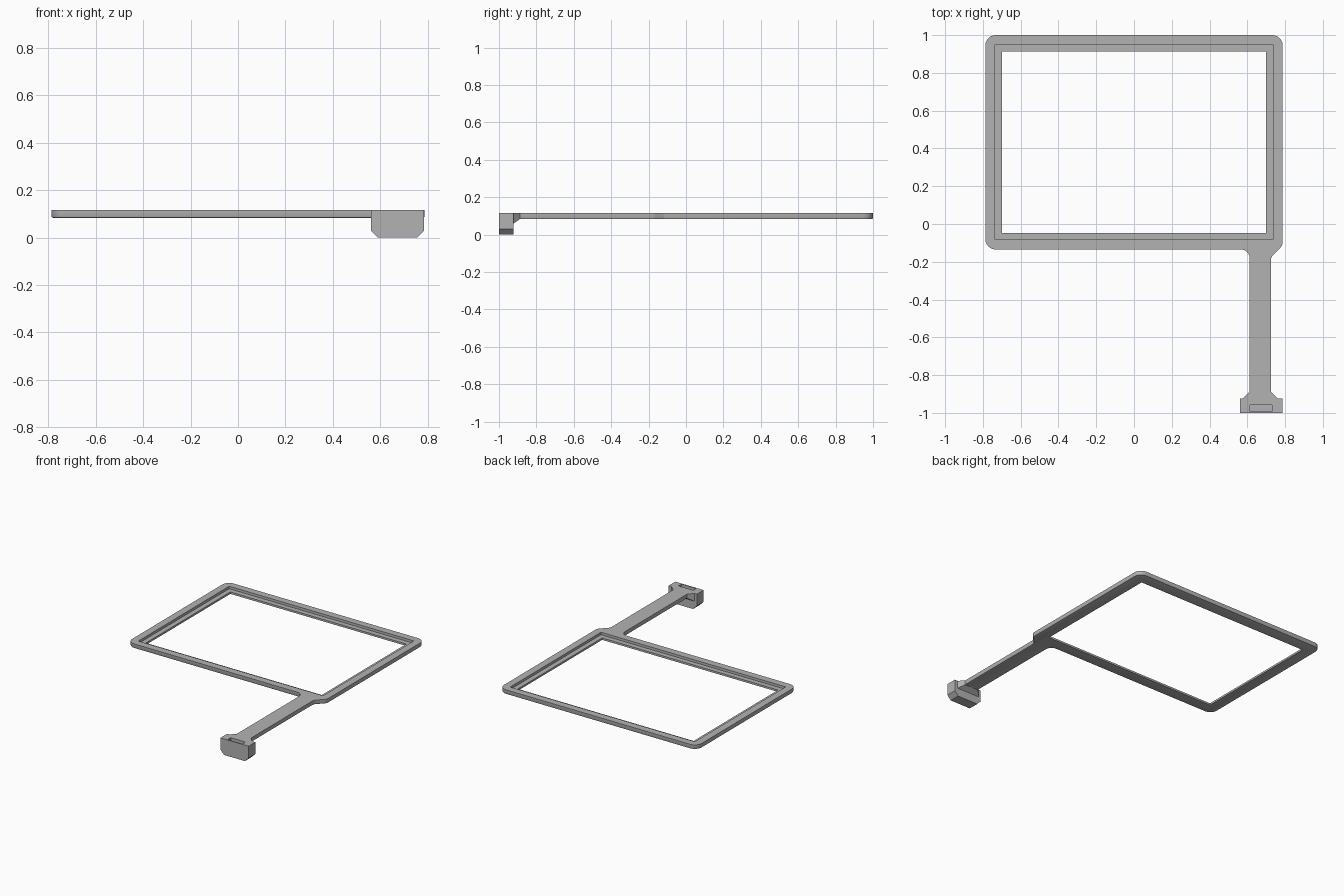
import bpy, bmesh, math
from mathutils import Vector

cube = bpy.data.objects.get("Cube")
if cube:
    bpy.data.objects.remove(cube, do_unlink=True)

TOP, UNDER = 0.115, 0.083

grey = bpy.data.materials.new("plain grey")
grey.use_nodes = True
grey.diffuse_color = (0.45, 0.45, 0.45, 1)
grey.node_tree.nodes["Principled BSDF"].inputs["Base Color"].default_value = (0.45, 0.45, 0.45, 1)


def add(name, bm):
    bmesh.ops.recalc_face_normals(bm, faces=bm.faces)
    mesh = bpy.data.meshes.new(name)
    bm.to_mesh(mesh)
    bm.free()
    mesh.materials.append(grey)
    obj = bpy.data.objects.new(name, mesh)
    bpy.context.collection.objects.link(obj)
    return obj


def rounded(corners, steps=6):
    """Outline from (x, y, radius) corners, each rounded by an arc."""
    points = []
    for i, (x, y, r) in enumerate(corners):
        p = Vector((x, y))
        if r == 0:
            points.append(p)
            continue
        a = (Vector(corners[i - 1][:2]) - p).normalized()
        b = (Vector(corners[(i + 1) % len(corners)][:2]) - p).normalized()
        half = a.angle(b) / 2
        centre = p + (a + b).normalized() * r / math.sin(half)
        start = p + a * r / math.tan(half) - centre
        end = p + b * r / math.tan(half) - centre
        sweep = math.pi - 2 * half
        for k in range(steps + 1):
            t = k / steps
            points.append(centre + (start * math.sin((1 - t) * sweep)
                                    + end * math.sin(t * sweep)) / math.sin(sweep))
    return points


def prism(points, offset):
    """Face through 3D points, extruded by an offset."""
    bm = bmesh.new()
    face = bm.faces.new([bm.verts.new(p) for p in points])
    out = bmesh.ops.extrude_face_region(bm, geom=[face], use_keep_orig=True)
    moved = [g for g in out["geom"] if isinstance(g, bmesh.types.BMVert)]
    bmesh.ops.translate(bm, verts=moved, vec=offset)
    return bm


def box(name, x0, x1, y0, y1, z0, z1):
    return add(name, prism([(x0, y0, z0), (x1, y0, z0), (x1, y1, z0), (x0, y1, z0)],
                           (0, 0, z1 - z0)))


def combine(target, tool, operation):
    mod = target.modifiers.new(operation.lower(), 'BOOLEAN')
    mod.operation, mod.solver, mod.object = operation, 'EXACT', tool
    bpy.context.view_layer.objects.active = target
    bpy.ops.object.modifier_apply(modifier=mod.name)
    bpy.data.objects.remove(tool, do_unlink=True)


# Flat frame and arm in one outline, with a softened lower edge
outline = rounded([(-0.787, -0.135, 0.055), (0.612, -0.135, 0.045), (0.612, -0.94, 0),
                   (0.725, -0.94, 0), (0.725, -0.175, 0.04), (0.787, -0.113, 0.04),
                   (0.787, 1, 0.055), (-0.787, 1, 0.055)])
bm = prism([(p.x, p.y, UNDER) for p in outline], (0, 0, TOP - UNDER))
lower = [e for e in bm.edges if all(v.co.z < UNDER + 0.001 for v in e.verts)]
bmesh.ops.bevel(bm, geom=lower, offset=0.007, segments=2, profile=0.5, affect='EDGES')
frame = add("frame_and_arm", bm)

# Opening and the stepped recess around it
combine(frame, box("opening", -0.7, 0.7, -0.047, 0.913, 0, 0.2), 'DIFFERENCE')
combine(frame, box("recess", -0.735, 0.735, -0.083, 0.949, 0.097, 0.2), 'DIFFERENCE')

# Head block with clipped lower corners
L, R, C = 0.56, 0.785, 0.03
head = add("head", prism([(L, -1, TOP), (L, -1, C), (L + C, -1, 0), (R - C, -1, 0),
                          (R, -1, C), (R, -1, TOP)], (0, 0.077, 0)))

# Flared gusset between arm and head
bm = bmesh.new()
for x0, x1, y, z in ((0.612, 0.725, -0.888, UNDER), (0.576, 0.761, -0.924, 0.058)):
    for x in (x0, x1):
        for h in (z, TOP):
            bm.verts.new((x, y, h))
            if y < -0.9:
                bm.verts.new((x, y - 0.01, h))
bmesh.ops.convex_hull(bm, input=bm.verts)
bmesh.ops.dissolve_limit(bm, angle_limit=0.01, verts=bm.verts, edges=bm.edges)
gusset = add("gusset", bm)

combine(head, gusset, 'UNION')
combine(frame, head, 'UNION')

# Narrow slot in the top of the head
combine(frame, box("slot", 0.614, 0.731, -0.993, -0.959, 0.03, 0.2), 'DIFFERENCE')

bpy.ops.object.select_all(action='DESELECT')
frame.select_set(True)
bpy.context.view_layer.objects.active = frame
bpy.ops.object.shade_smooth_by_angle(angle=math.radians(30))
